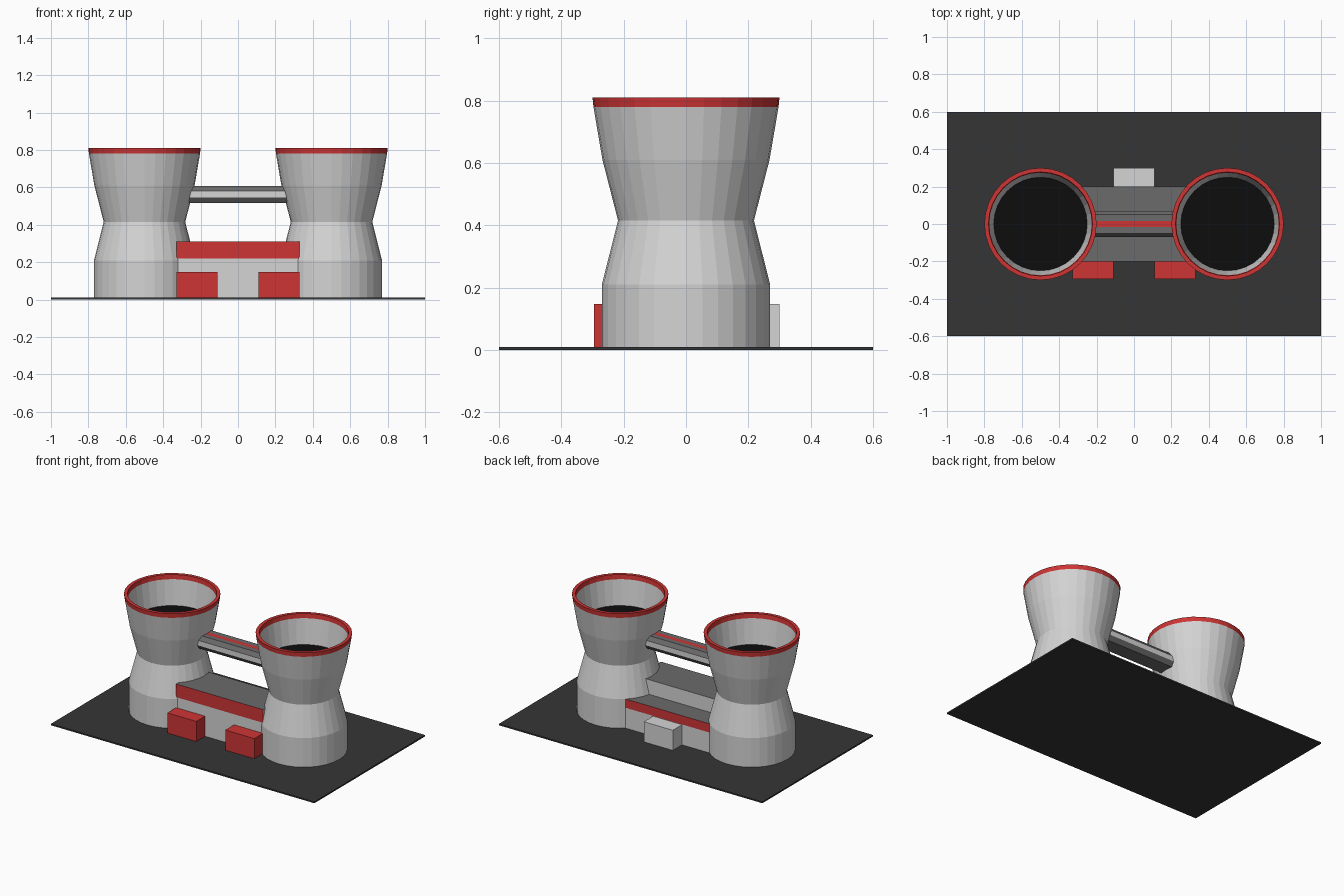
import bpy, bmesh, math

if "Cube" in bpy.data.objects:
    bpy.data.objects.remove(bpy.data.objects["Cube"])


def material(name, r, g, b):
    m = bpy.data.materials.new(name)
    m.diffuse_color = (r, g, b, 1)
    m.use_nodes = True
    m.node_tree.nodes["Principled BSDF"].inputs["Base Color"].default_value = m.diffuse_color
    return m


LIGHT = material("light grey", 0.66, 0.66, 0.66)
RED = material("red", 0.62, 0.035, 0.035)
DARK = material("dark grey", 0.145, 0.145, 0.145)
PLATE = material("charcoal", 0.036, 0.036, 0.036)
BLACK = material("black", 0.004, 0.004, 0.004)


def finish(name, bm, mats):
    mesh = bpy.data.meshes.new(name)
    bm.to_mesh(mesh)
    bm.free()
    for m in mats:
        mesh.materials.append(m)
    obj = bpy.data.objects.new(name, mesh)
    bpy.context.collection.objects.link(obj)
    return obj


def box(name, x0, x1, y0, y1, z0, z1, mat):
    bm = bmesh.new()
    bmesh.ops.create_cube(bm, size=1)
    for v in bm.verts:
        v.co = ((x0 + x1) / 2 + v.co.x * (x1 - x0),
                (y0 + y1) / 2 + v.co.y * (y1 - y0),
                (z0 + z1) / 2 + v.co.z * (z1 - z0))
    return finish(name, bm, [mat])


def extrude_x(name, profile, slots, half, mats):
    """Closed (y, z) profile swept along x; slots give each side's material."""
    bm = bmesh.new()
    a, b = [[bm.verts.new((x, y, z)) for y, z in profile] for x in (-half, half)]
    n = len(profile)
    for i in range(n):
        j = (i + 1) % n
        bm.faces.new((a[i], a[j], b[j], b[i])).material_index = slots[i]
    bm.faces.new(a)
    bm.faces.new(b[::-1])
    bmesh.ops.recalc_face_normals(bm, faces=bm.faces)
    return finish(name, bm, mats)


def tower(name, cx, sides=32):
    # (radius, height, material slot of the band up to the next ring)
    rings = [(0.27, 0.005, 0), (0.27, 0.21, 0), (0.218, 0.415, 0), (0.268, 0.61, 0),
             (0.297, 0.78, 1), (0.30, 0.81, 1), (0.278, 0.81, 1), (0.274, 0.78, 0),
             (0.25, 0.61, 0)]
    bm = bmesh.new()
    loops = [[bm.verts.new((cx + r * math.cos(2 * math.pi * k / sides),
                            r * math.sin(2 * math.pi * k / sides), z))
              for k in range(sides)] for r, z, _ in rings]
    for i in range(len(rings) - 1):
        for k in range(sides):
            j = (k + 1) % sides
            f = bm.faces.new((loops[i][k], loops[i][j], loops[i + 1][j], loops[i + 1][k]))
            f.material_index = rings[i][2]
    bm.faces.new(loops[-1]).material_index = 2   # dark floor of the opening
    bm.faces.new(loops[0][::-1])
    return finish(name, bm, [LIGHT, RED, BLACK])


# Ground plate
box("base_plate", -1, 1, -0.6, 0.6, 0, 0.01, PLATE)

# Mirrored towers and front blocks
for side, s in (("left", -1), ("right", 1)):
    tower(side + "_tower", 0.5 * s)
    xs = sorted((0.11 * s, 0.33 * s))
    box(side + "_front_block", xs[0], xs[1], -0.295, -0.19, 0.005, 0.148, RED)

# Back block
box("back_block", -0.11, 0.11, 0.19, 0.30, 0.005, 0.148, LIGHT)

# Stepped hall between the towers, with red bands front and back
extrude_x("hall",
          [(-0.2, 0.005), (-0.2, 0.22), (-0.2, 0.31), (0.06, 0.31), (0.06, 0.21),
           (0.2, 0.21), (0.2, 0.15), (0.2, 0.005)],
          [0, 1, 2, 0, 2, 1, 0, 0], 0.33, [LIGHT, RED, DARK])

# Chamfered bridge with a red stripe along the top
extrude_x("bridge",
          [(-0.05, 0.515), (-0.07, 0.545), (-0.07, 0.58), (-0.05, 0.607), (-0.016, 0.607),
           (0.016, 0.607), (0.05, 0.607), (0.07, 0.58), (0.07, 0.545), (0.05, 0.515)],
          [1, 0, 1, 1, 2, 1, 1, 0, 1, 1], 0.265, [LIGHT, DARK, RED])
